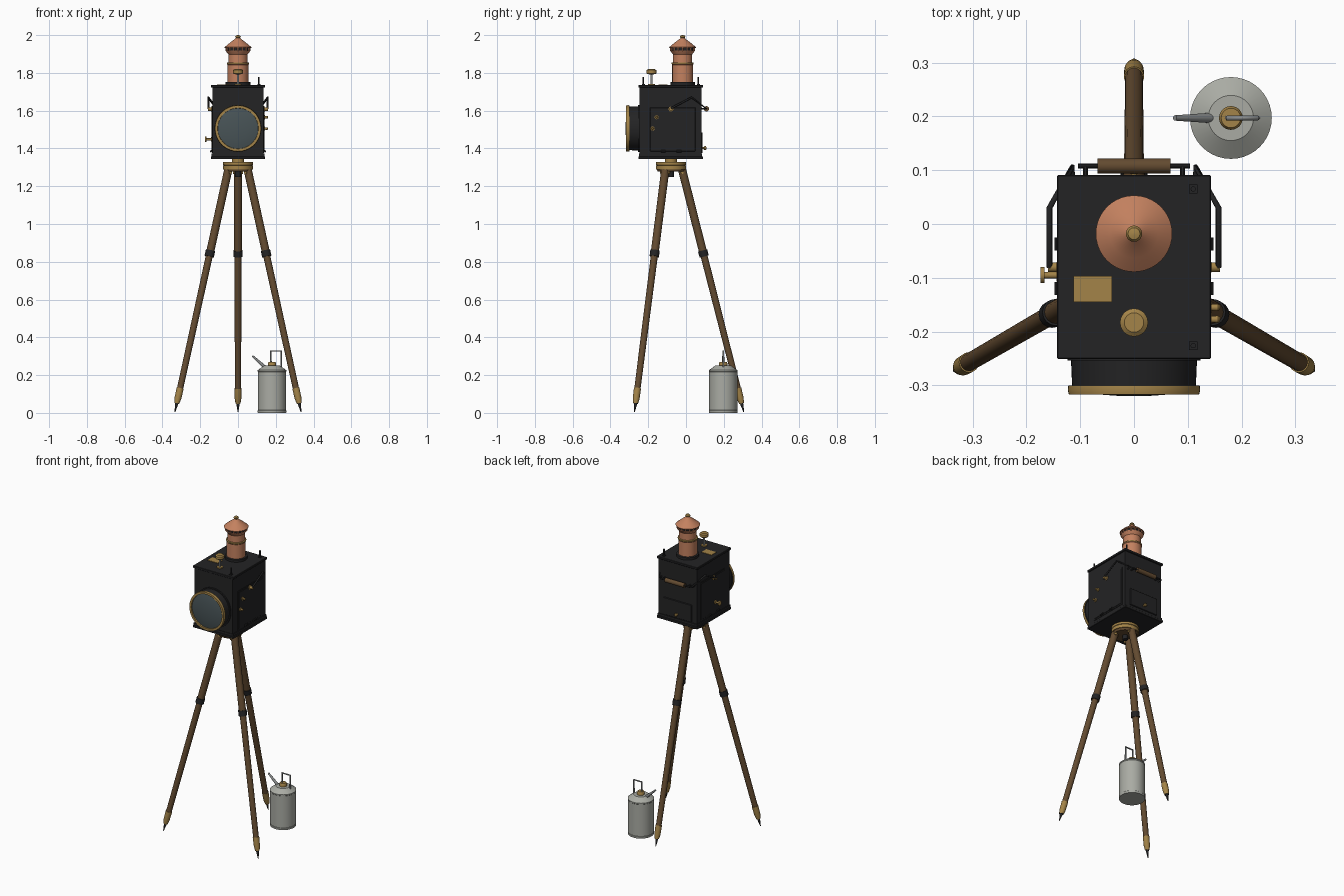
import bpy, bmesh, math
from mathutils import Vector, Matrix

COLOURS = {
    "black paint": (0.017, 0.017, 0.018), "copper": (0.55, 0.22, 0.115),
    "brass": (0.37, 0.23, 0.065), "wood": (0.125, 0.07, 0.03),
    "tin": (0.40, 0.41, 0.37), "steel": (0.25, 0.26, 0.26),
    "glass": (0.065, 0.088, 0.095),
}
MATS = {}
for key, c in COLOURS.items():
    MATS[key] = bpy.data.materials.new(key)
    MATS[key].diffuse_color = (*c, 1)
UP = Vector((0, 0, 1))
CY = -0.08  # lamp and tripod centre in y


def finish(bm, name, mats, smooth=True):
    bmesh.ops.recalc_face_normals(bm, faces=bm.faces)
    me = bpy.data.meshes.new(name)
    bm.to_mesh(me)
    bm.free()
    for m in mats:
        me.materials.append(MATS[m])
    if smooth:
        me.shade_smooth()
        me.set_sharp_from_angle(angle=math.radians(35))
    ob = bpy.data.objects.new(name, me)
    bpy.context.collection.objects.link(ob)
    return ob


def box(name, mat, x, y, z, bevel=0.0):
    """Box from (min, max) ranges."""
    bm = bmesh.new()
    bmesh.ops.create_cube(bm, size=1)
    for v in bm.verts:
        v.co = [lo + (hi - lo) * (c + 0.5) for c, (lo, hi) in zip(v.co, (x, y, z))]
    if bevel:
        bmesh.ops.bevel(bm, geom=bm.edges[:], offset=bevel, segments=1, affect='EDGES')
    return finish(bm, name, [mat], False)


def lathe(name, start, axis, profile, seg=32):
    """Turn (radius, distance, material of the band up to the next point) about an axis."""
    rot = UP.rotation_difference(Vector(axis).normalized()).to_matrix().to_4x4()
    mw = Matrix.Translation(start) @ rot
    mats = list(dict.fromkeys(p[2] for p in profile))
    bm = bmesh.new()
    rings = []
    for r, d, _ in profile:
        rings.append([bm.verts.new(mw @ Vector((r * math.cos(2 * math.pi * i / seg),
                      r * math.sin(2 * math.pi * i / seg), d))) for i in range(seg)])
    for k in range(len(rings) - 1):
        for i in range(seg):
            j = (i + 1) % seg
            f = bm.faces.new((rings[k][i], rings[k][j], rings[k + 1][j], rings[k + 1][i]))
            f.material_index = mats.index(profile[k][2])
    for ring, m in ((rings[0], profile[0][2]), (rings[-1], profile[-1][2])):
        bm.faces.new(ring).material_index = mats.index(m)
    return finish(bm, name, mats)


def rod(name, mat, a, b, r, r2=None, seg=16):
    d = Vector(b) - Vector(a)
    return lathe(name, a, d, [(r, 0, mat), (r if r2 is None else r2, d.length, mat)], seg)


def tube(name, mat, pts, r):
    cu = bpy.data.curves.new(name, 'CURVE')
    cu.dimensions = '3D'
    cu.bevel_depth, cu.bevel_resolution, cu.use_fill_caps = r, 2, True
    sp = cu.splines.new('POLY')
    sp.points.add(len(pts) - 1)
    for p, co in zip(sp.points, pts):
        p.co = (*co, 1)
    cu.materials.append(MATS[mat])
    ob = bpy.data.objects.new(name, cu)
    bpy.context.collection.objects.link(ob)
    return ob


K, B, W, C = "black paint", "brass", "wood", "copper"

# Tripod legs: iron spike, brass shoe, lower pole, collar, upper pole
for n in range(3):
    a = math.radians(90 + 120 * n)
    out = Vector((math.cos(a), math.sin(a), 0))
    centre = Vector((0, CY, 0))
    foot = centre + out * 0.386 + Vector((0, 0, 0.004))
    top = centre + out * 0.06 + Vector((0, 0, 1.285))
    L = (top - foot).length
    lathe("tripod_leg_%d" % (n + 1), foot, top - foot, [
        (0.002, 0, K), (0.009, 0.048, K), (0.013, 0.048, B), (0.018, 0.075, B), (0.019, 0.13, B),
        (0.0165, 0.13, W), (0.0185, 0.85, W), (0.025, 0.85, K), (0.025, 0.883, K),
        (0.021, 0.883, W), (0.0215, L, W)], 16)
    # hinge lug under the head
    rod("leg_hinge", B, top - UP * 0.012 - out.cross(UP) * 0.027,
        top - UP * 0.012 + out.cross(UP) * 0.027, 0.008)

# Tripod head
lathe("tripod_head", (0, CY, 1.277), UP, [
    (0.07, 0, W), (0.075, 0.012, B), (0.08, 0.012, B), (0.08, 0.032, B), (0.076, 0.034, B),
    (0.08, 0.036, B), (0.08, 0.05, B), (0.032, 0.052, B), (0.032, 0.07, B)], 40)
rod("clamp_screw", K, (0, CY, 1.25), (0, CY, 1.28), 0.016)

# Lamp house
box("lamp_body", K, (-0.135, 0.135), (-0.246, 0.082), (1.35, 1.73))
box("roof_plate", K, (-0.143, 0.143), (-0.251, 0.091), (1.722, 1.736), 0.002)
box("base_plate", K, (-0.143, 0.143), (-0.251, 0.091), (1.343, 1.358), 0.002)
box("base_step", K, (-0.139, 0.139), (-0.249, 0.086), (1.358, 1.372))

# Lens barrel, brass rim and domed glass
lathe("lens_barrel", (0, -0.24, 1.506), (0, -1, 0), [
    (0.124, 0, K), (0.124, 0.014, K), (0.117, 0.014, K), (0.115, 0.06, K),
    (0.122, 0.06, B), (0.123, 0.068, B), (0.121, 0.077, B), (0.108, 0.077, B), (0.107, 0.068, B)], 56)
lathe("lens_glass", (0, -0.302, 1.506), (0, -1, 0), [
    (0.1075, 0, "glass"), (0.1075, 0.007, "glass"), (0.085, 0.012, "glass"),
    (0.055, 0.0155, "glass"), (0.02, 0.018, "glass"), (0.002, 0.018, "glass")], 56)

# Chimney: black flange, copper stack, bead, vented gallery, conical cap
CH = (0, -0.018, 1.735)
lathe("chimney", CH, UP, [
    (0.065, 0, K), (0.065, 0.016, K), (0.055, 0.018, C), (0.055, 0.108, C),
    (0.058, 0.112, B), (0.058, 0.119, B), (0.051, 0.121, C), (0.051, 0.163, C),
    (0.064, 0.18, C), (0.066, 0.184, C), (0.06, 0.184, K), (0.06, 0.2, K)], 40)
lathe("chimney_cap", (0, -0.018, 1.932), UP, [
    (0.07, 0, C), (0.071, 0.004, C), (0.045, 0.026, C), (0.013, 0.05, C),
    (0.011, 0.053, B), (0.015, 0.059, B), (0.011, 0.066, B), (0.003, 0.068, B)], 40)
for n in range(16):
    a = 2 * math.pi * n / 16
    p = Vector((0.062 * math.cos(a), -0.018 + 0.062 * math.sin(a), 1.916))
    rod("vent_post", C, p, p + UP * 0.018, 0.004, seg=8)

# Roof fittings: wick valve, maker plate blank, sighting posts
lathe("wick_valve", (0, -0.183, 1.734), UP, [
    (0.018, 0, B), (0.018, 0.008, B), (0.006, 0.008, "steel"), (0.006, 0.058, "steel"),
    (0.022, 0.06, B), (0.026, 0.064, B), (0.026, 0.08, B), (0.018, 0.086, B)], 24)
box("roof_tag", B, (-0.112, -0.041), (-0.145, -0.097), (1.735, 1.739))
for y in (-0.226, 0.065):
    box("sight_base", K, (0.102, 0.118), (y - 0.008, y + 0.008), (1.734, 1.74))
    rod("sight_post", K, (0.11, y, 1.735), (0.11, y, 1.779), 0.005, seg=10)

# Side doors, hinges, latches and carrying bars
for s in (-1, 1):
    def xr(a, b):
        return tuple(sorted((s * a, s * b)))
    box("side_door", K, xr(0.13, 0.14), (-0.19, 0.05), (1.385, 1.617), 0.002)
    box("door_frame", K, xr(0.13, 0.1375), (-0.198, 0.058), (1.377, 1.625))
    for y in (-0.12, -0.037):
        rod("door_hinge", K, (s * 0.142, y - 0.012, 1.385), (s * 0.142, y + 0.012, 1.385), 0.006, seg=10)
    tube("carrying_bar", K, [(s * 0.115, 0.08, 1.61), (s * 0.115, 0.106, 1.612),
                             (s * 0.157, 0.03, 1.67), (s * 0.157, -0.08, 1.612)], 0.0055)
    lathe("bar_mount", (s * 0.132, -0.08, 1.608), (s, 0, 0), [
        (0.013, 0, B), (0.013, 0.01, B), (0.009, 0.012, B), (0.009, 0.028, B)], 14)
# door latches on the right, burner knob on the left
for y, z in ((-0.155, 1.565), (-0.177, 1.505)):
    lathe("door_latch", (0.132, y, z), (1, 0, 0), [
        (0.011, 0, B), (0.011, 0.012, B), (0.006, 0.012, B), (0.007, 0.024, B), (0.004, 0.028, B)], 14)
lathe("burner_knob", (-0.132, -0.095, 1.448), (-1, 0, 0), [
    (0.012, 0, B), (0.012, 0.012, B), (0.006, 0.012, B), (0.006, 0.034, B),
    (0.015, 0.034, B), (0.015, 0.042, B)], 16)

# Rear grip and ventilation hatch
rod("rear_grip", W, (-0.068, 0.108, 1.61), (0.068, 0.108, 1.61), 0.014)
rod("rear_grip_bar", K, (-0.104, 0.108, 1.61), (0.104, 0.108, 1.61), 0.005, seg=10)
for s in (-1, 1):
    rod("grip_bracket", K, (s * 0.09, 0.08, 1.61), (s * 0.09, 0.11, 1.61), 0.005, seg=10)
box("rear_hatch", K, (-0.1, 0.1), (0.08, 0.088), (1.376, 1.485), 0.002)
lathe("hatch_knob", (0, 0.085, 1.402), (0, 1, 0), [
    (0.006, 0, B), (0.006, 0.008, B), (0.01, 0.012, B), (0.01, 0.02, B), (0.006, 0.023, B)], 14)

# Fuel can with shoulder, brass cap, spout and handle
T, CX, CYY = "tin", 0.18, 0.197
lathe("fuel_can", (CX, CYY, 0), UP, [
    (0.075, 0, T), (0.076, 0.003, T), (0.076, 0.012, T), (0.0745, 0.014, T), (0.0745, 0.217, T),
    (0.076, 0.219, T), (0.076, 0.226, T), (0.042, 0.25, T), (0.022, 0.25, B),
    (0.022, 0.264, B), (0.018, 0.27, B)], 40)
rod("can_spout", "steel", (0.15, CYY, 0.235), (0.076, CYY, 0.302), 0.010, 0.005)
tube("can_handle", "steel", [(0.174, CYY, 0.262), (0.174, CYY, 0.328),
                             (0.229, CYY, 0.328), (0.229, CYY, 0.235)], 0.005)
